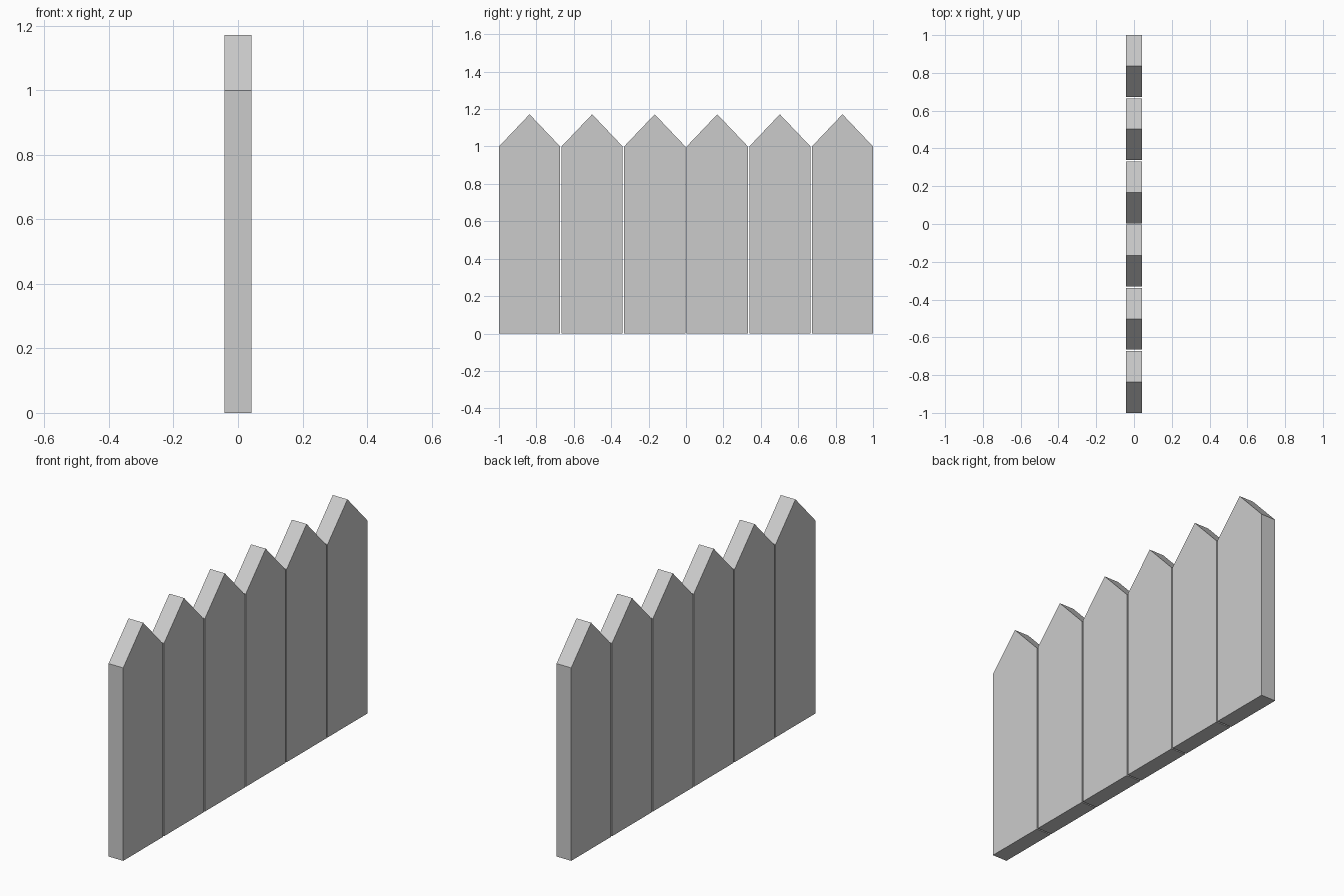
import bpy, bmesh

if "Cube" in bpy.data.objects:
    bpy.data.objects.remove(bpy.data.objects["Cube"])

COUNT = 6
WIDTH, HALF_THICK = 0.327, 0.042
SHOULDER, TIP = 1.0, 1.172


def picket(name, y):
    # Pointed board profile in the YZ plane, extruded along X
    h = WIDTH / 2
    profile = [(-h, 0), (h, 0), (h, SHOULDER), (0, TIP), (-h, SHOULDER)]
    bm = bmesh.new()
    face = bm.faces.new([bm.verts.new((-HALF_THICK, py, pz)) for py, pz in profile])
    ext = bmesh.ops.extrude_face_region(bm, geom=[face])
    moved = [v for v in ext["geom"] if isinstance(v, bmesh.types.BMVert)]
    bmesh.ops.translate(bm, verts=moved, vec=(2 * HALF_THICK, 0, 0))
    bmesh.ops.recalc_face_normals(bm, faces=bm.faces)
    mesh = bpy.data.meshes.new(name)
    bm.to_mesh(mesh)
    bm.free()
    obj = bpy.data.objects.new(name, mesh)
    obj.location.y = y
    bpy.context.collection.objects.link(obj)


# Row of pickets with hairline gaps, spanning y = -1 to 1
pitch = (2 - WIDTH) / (COUNT - 1)
for i in range(COUNT):
    picket(f"fence_picket_{i + 1}", -1 + WIDTH / 2 + i * pitch)
